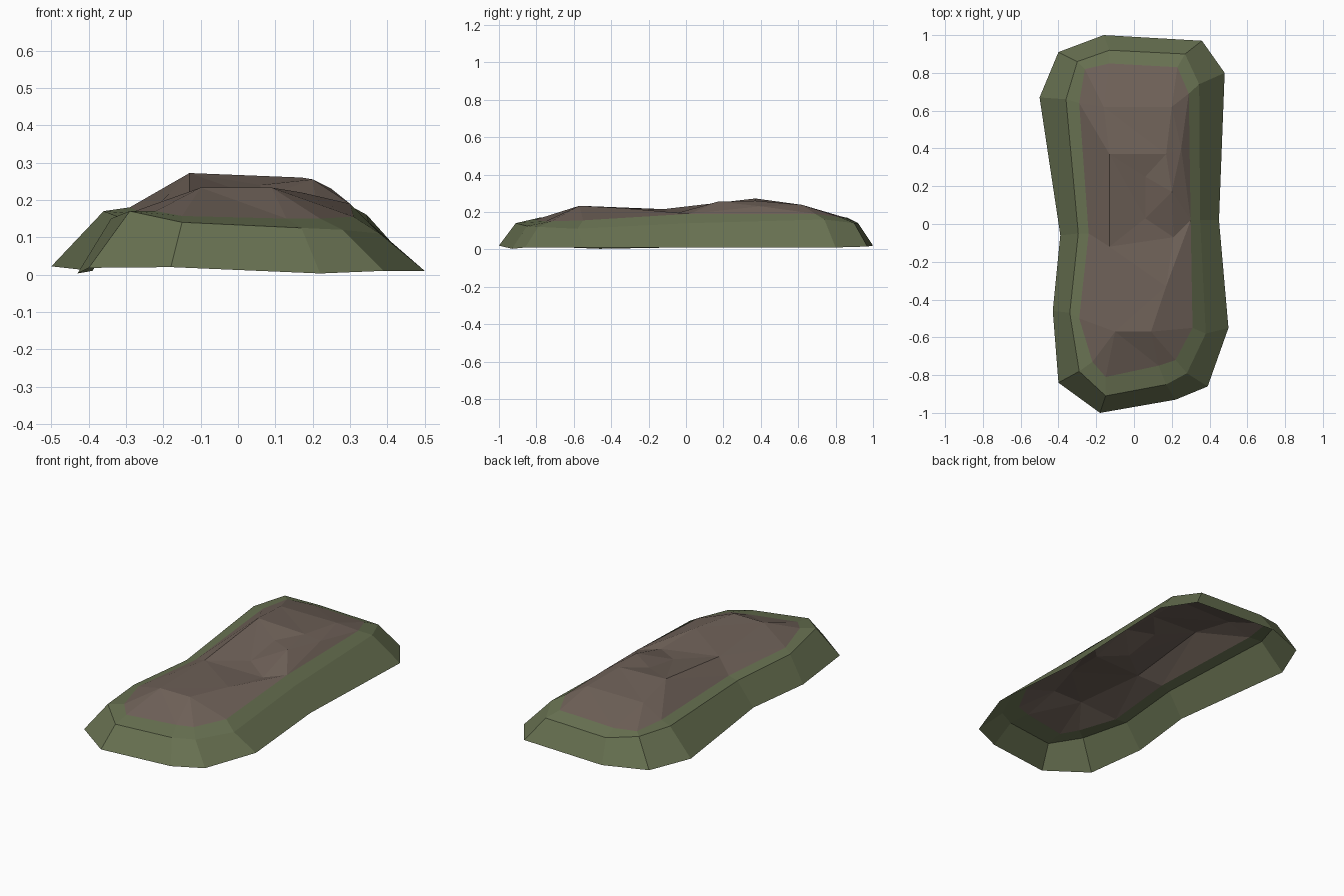
import bpy
from mathutils import Vector
from mathutils.geometry import delaunay_2d_cdt


def material(name, rgb):
    m = bpy.data.materials.new(name)
    m.diffuse_color = (*rgb, 1)
    return m


def add_mesh(name, verts, faces, mat):
    me = bpy.data.meshes.new(name)
    me.from_pydata(verts, [], faces)
    me.materials.append(mat)
    me.update()
    ob = bpy.data.objects.new(name, me)
    bpy.context.collection.objects.link(ob)
    return ob


grass = material("mossy green", (0.138, 0.166, 0.083))
earth = material("earth brown", (0.158, 0.120, 0.098))

# Three matching contour rings, clockwise from the back
foot = [(-.16, 1, .02), (.36, .97, .015), (.48, .80, .01), (.45, .02, .01),
        (.50, -.55, .01), (.39, -.86, .01), (.22, -.93, .003), (-.18, -1, .02),
        (-.40, -.84, .018), (-.43, -.46, .003), (-.39, -.06, .01),
        (-.50, .67, .022), (-.40, .91, .02)]
shoulder = [(-.13, .92, .14), (.27, .90, .14), (.345, .74, .16), (.35, .02, .14),
            (.38, -.58, .11), (.28, -.79, .12), (.17, -.85, .125), (-.15, -.91, .14),
            (-.29, -.78, .17), (-.34, -.47, .15), (-.295, -.05, .145),
            (-.36, .66, .17), (-.30, .86, .17)]
rim = [(-.13, .85, .17), (.23, .83, .17), (.29, .69, .19), (.30, .02, .19),
       (.31, -.55, .155), (.22, -.72, .15), (.13, -.75, .15), (-.15, -.81, .157),
       (-.22, -.73, .17), (-.29, -.50, .165), (-.24, -.05, .16),
       (-.29, .64, .18), (-.26, .82, .175)]
n = len(foot)

# Grassy bank: two bands of faces, open underneath
faces = []
for band in (0, n):
    for i in range(n):
        j = (i + 1) % n
        faces.append((band + j, band + i, band + n + i, band + n + j))
add_mesh("grass_bank", foot + shoulder + rim, faces, grass)

# Bare earth top: rim plus humps and hollows, triangulated along its ridges
humps = [(-.16, .62, .238), (.20, .62, .238), (-.13, .37, .272), (.17, .37, .26),
         (.25, .40, .23), (.06, .25, .24), (.20, .17, .255), (.06, .03, .205),
         (-.13, -.12, .215), (.21, -.07, .187), (-.10, -.57, .233),
         (.09, -.57, .233), (.17, -.33, .22)]
pts = rim + humps
ridges = [(0, 2), (2, 8), (2, 5), (5, 3), (5, 7), (7, 8), (7, 9), (5, 6),
          (8, 10), (10, 11), (11, 12), (12, 9), (1, 3), (3, 6), (0, 1)]
edges = [(i, (i + 1) % n) for i in range(n)] + [(n + a, n + b) for a, b in ridges]
v2, _, tris, orig, _, _ = delaunay_2d_cdt(
    [Vector(p[:2]) for p in pts], edges, [], 1, 1e-5)
verts = [pts[o[0]] if o else (v.x, v.y, .2) for v, o in zip(v2, orig)]
add_mesh("earth_top", verts, [tuple(t) for t in tris], earth)
